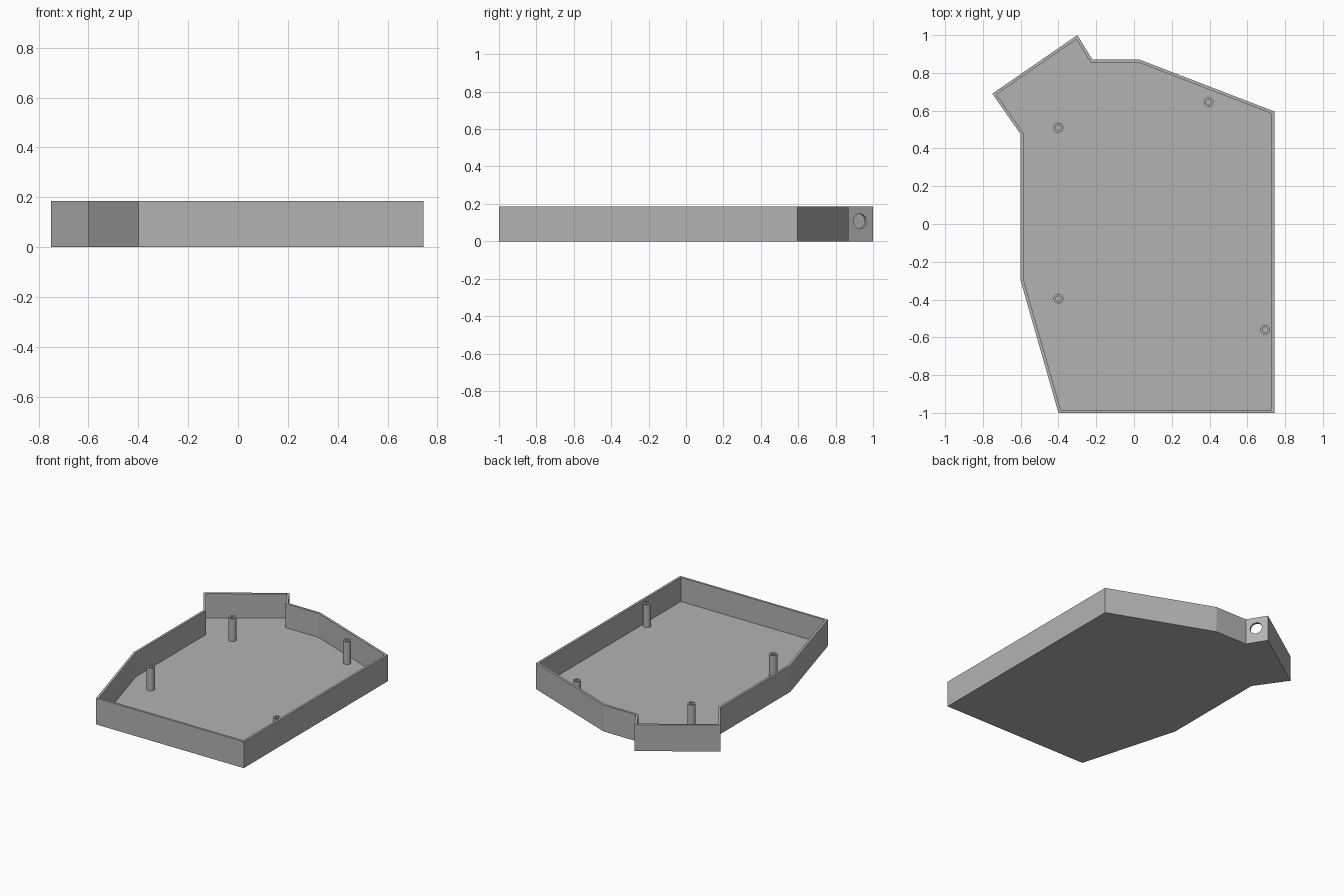
import bpy, bmesh, math
from mathutils import Vector

if "Cube" in bpy.data.objects:
    bpy.data.objects.remove(bpy.data.objects["Cube"], do_unlink=True)

HEIGHT, WALL, FLOOR = 0.185, 0.016, 0.016
POST_TOP = 0.175

grey = bpy.data.materials.new("plain grey")
grey.use_nodes = True
colour = (0.45, 0.45, 0.45, 1)
grey.diffuse_color = colour
grey.node_tree.nodes["Principled BSDF"].inputs["Base Color"].default_value = colour

# Plan outline of the tray, counter-clockwise
outline = [Vector(p) for p in [
    (-0.30, 1.0), (-0.75, 0.69), (-0.60, 0.475), (-0.60, -0.30), (-0.40, -1.0),
    (0.745, -1.0), (0.745, 0.595), (0.03, 0.87), (-0.22, 0.87)]]


def inset(points, d):
    """Offset a closed outline inwards with mitred corners."""
    result = []
    for i, p in enumerate(points):
        a = (p - points[i - 1]).normalized()
        b = (points[(i + 1) % len(points)] - p).normalized()
        na, nb = Vector((-a.y, a.x)), Vector((-b.y, b.x))
        result.append(p + (na + nb) * d / (1 + na.dot(nb)))
    return result


def make_object(name, bm):
    bmesh.ops.recalc_face_normals(bm, faces=bm.faces)
    mesh = bpy.data.meshes.new(name)
    bm.to_mesh(mesh)
    bm.free()
    mesh.materials.append(grey)
    obj = bpy.data.objects.new(name, mesh)
    bpy.context.collection.objects.link(obj)
    return obj


def shell(name, rings, cap_last=True):
    """Skin a stack of rings; cap both ends or join the last to the first."""
    bm = bmesh.new()
    loops = [[bm.verts.new((p.x, p.y, z)) for p in pts] for pts, z in rings]
    n = len(loops[0])
    pairs = list(zip(loops, loops[1:]))
    if cap_last:
        bm.faces.new(loops[0])
        bm.faces.new(loops[-1])
    else:
        pairs.append((loops[-1], loops[0]))
    for lo, hi in pairs:
        for i in range(n):
            j = (i + 1) % n
            bm.faces.new((lo[i], lo[j], hi[j], hi[i]))
    return make_object(name, bm)


# Open tray: outer wall, rim, inner wall and floor
inner = inset(outline, WALL)
tray = shell("tray", [(outline, 0), (outline, HEIGHT), (inner, HEIGHT), (inner, FLOOR)])

# Round cable hole through the short wall at the back
bm = bmesh.new()
bmesh.ops.create_cone(bm, cap_ends=True, segments=40, radius1=0.04, radius2=0.04, depth=0.08)
cutter = make_object("hole_cutter", bm)
edge = outline[0] - outline[-1]
normal = Vector((edge.y, -edge.x, 0))
cutter.rotation_euler = normal.to_track_quat("Z", "Y").to_euler()
mid = outline[-1] + edge * 0.46
cutter.location = (mid.x, mid.y, 0.107)
cutter.hide_render = True
cutter.hide_set(True)
cut = tray.modifiers.new("cable_hole", "BOOLEAN")
cut.operation, cut.solver, cut.object = "DIFFERENCE", "EXACT", cutter
bpy.context.view_layer.objects.active = tray
bpy.ops.object.modifier_apply(modifier=cut.name)
bpy.data.objects.remove(cutter, do_unlink=True)


def circle(x, y, r, n=32):
    return [Vector((x + r * math.cos(math.tau * i / n), y + r * math.sin(math.tau * i / n)))
            for i in range(n)]


# Hollow screw posts standing on the floor
posts = {"back_right": (-0.40, 0.51), "back_left": (0.395, 0.645),
         "front_right": (-0.40, -0.395), "front_left": (0.695, -0.56)}
for place, (x, y) in posts.items():
    outside, bore = circle(x, y, 0.026), circle(x, y, 0.014)
    post = shell(place + "_post", [(outside, FLOOR), (outside, POST_TOP),
                                   (bore, POST_TOP), (bore, FLOOR)], cap_last=False)
    bpy.ops.object.select_all(action="DESELECT")
    post.select_set(True)
    bpy.context.view_layer.objects.active = post
    bpy.ops.object.shade_smooth_by_angle(angle=math.radians(35))
